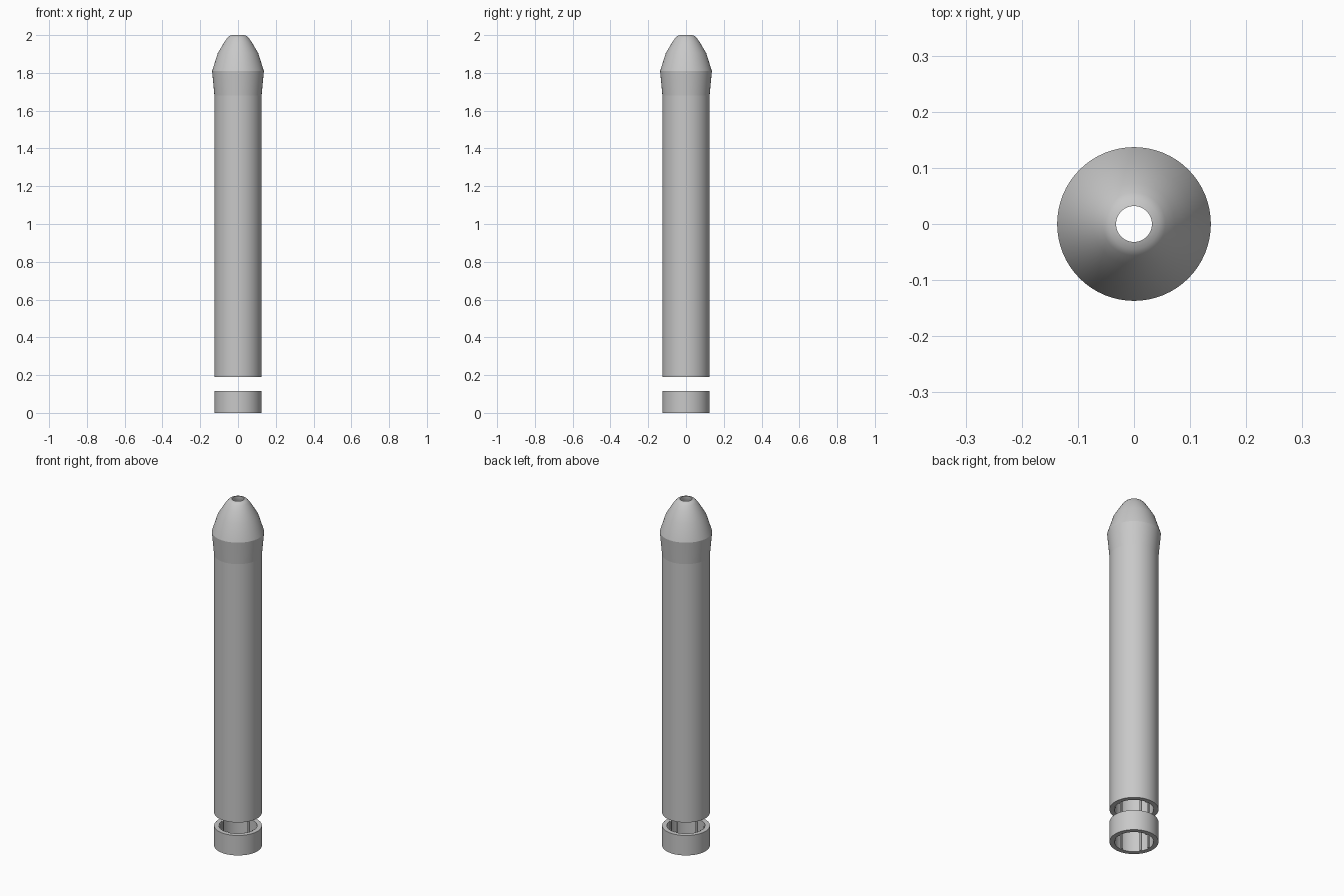
import bpy, bmesh, math
from mathutils import Matrix

SEGMENTS = 64
OUTER, INNER = 0.125, 0.1
RING_TOP, TUBE_BOTTOM, NOSE_BASE, SHOULDER = 0.115, 0.19, 1.68, 1.81
RIB_ANGLES = (0, 90, 180, 210, 270, 330)

cube = bpy.data.objects.get("Cube")
if cube:
    bpy.data.objects.remove(cube, do_unlink=True)

# Single plain grey material
grey = bpy.data.materials.new("plain grey")
grey.use_nodes = True
colour = (0.58, 0.58, 0.58, 1)
grey.diffuse_color = colour
grey.node_tree.nodes["Principled BSDF"].inputs["Base Color"].default_value = colour


def add_object(name, bm):
    mesh = bpy.data.meshes.new(name)
    bm.to_mesh(mesh)
    bm.free()
    mesh.materials.append(grey)
    obj = bpy.data.objects.new(name, mesh)
    bpy.context.collection.objects.link(obj)
    return obj


def lathe(name, profile, seams=()):
    """Turn a closed (radius, height) outline about z, with crisp seams."""
    bm = bmesh.new()
    verts = [bm.verts.new((r, 0, z)) for r, z in profile]
    edges = [bm.edges.new((a, b)) for a, b in zip(verts, verts[1:] + verts[:1])]
    bmesh.ops.spin(bm, geom=verts + edges, cent=(0, 0, 0), axis=(0, 0, 1),
                   angle=math.tau, steps=SEGMENTS, use_duplicate=False)
    bmesh.ops.remove_doubles(bm, verts=bm.verts, dist=0.0001)
    bmesh.ops.recalc_face_normals(bm, faces=bm.faces)
    for face in bm.faces:
        face.smooth = True
    for edge in bm.edges:
        on_seam = any(all(abs(v.co.z - z) < 0.001 for v in edge.verts) for z in seams)
        edge.smooth = not on_seam and edge.calc_face_angle(0) < math.radians(35)
    return add_object(name, bm)


def ribs(name, bottom, top):
    """Slim upright ribs on the inner wall."""
    bm = bmesh.new()
    for angle in RIB_ANGLES:
        place = (Matrix.Rotation(math.radians(angle), 4, 'Z')
                 @ Matrix.Translation((INNER, 0, (bottom + top) / 2))
                 @ Matrix.Diagonal((0.014, 0.01, top - bottom, 1)))
        bmesh.ops.create_cube(bm, size=1, matrix=place)
    return add_object(name, bm)


# Loose ring at the base
lathe("base_ring", [(INNER, 0), (OUTER, 0), (OUTER, RING_TOP), (INNER, RING_TOP)])
ribs("base_ring_ribs", 0.001, RING_TOP - 0.001)

# Hollow tube with flared shoulder and open rounded nose
lathe("body_tube_and_nose", [
    (INNER, TUBE_BOTTOM), (OUTER, TUBE_BOTTOM), (OUTER, NOSE_BASE),
    (0.137, SHOULDER), (0.107, 1.905), (0.073, 1.962), (0.056, 1.986),
    (0.045, 1.996), (0.032, 2.0),
    (0.032, 1.975), (0.085, 1.89), (0.112, 1.8), (INNER, NOSE_BASE),
], seams=(NOSE_BASE, SHOULDER))
ribs("body_tube_ribs", TUBE_BOTTOM + 0.001, NOSE_BASE)
